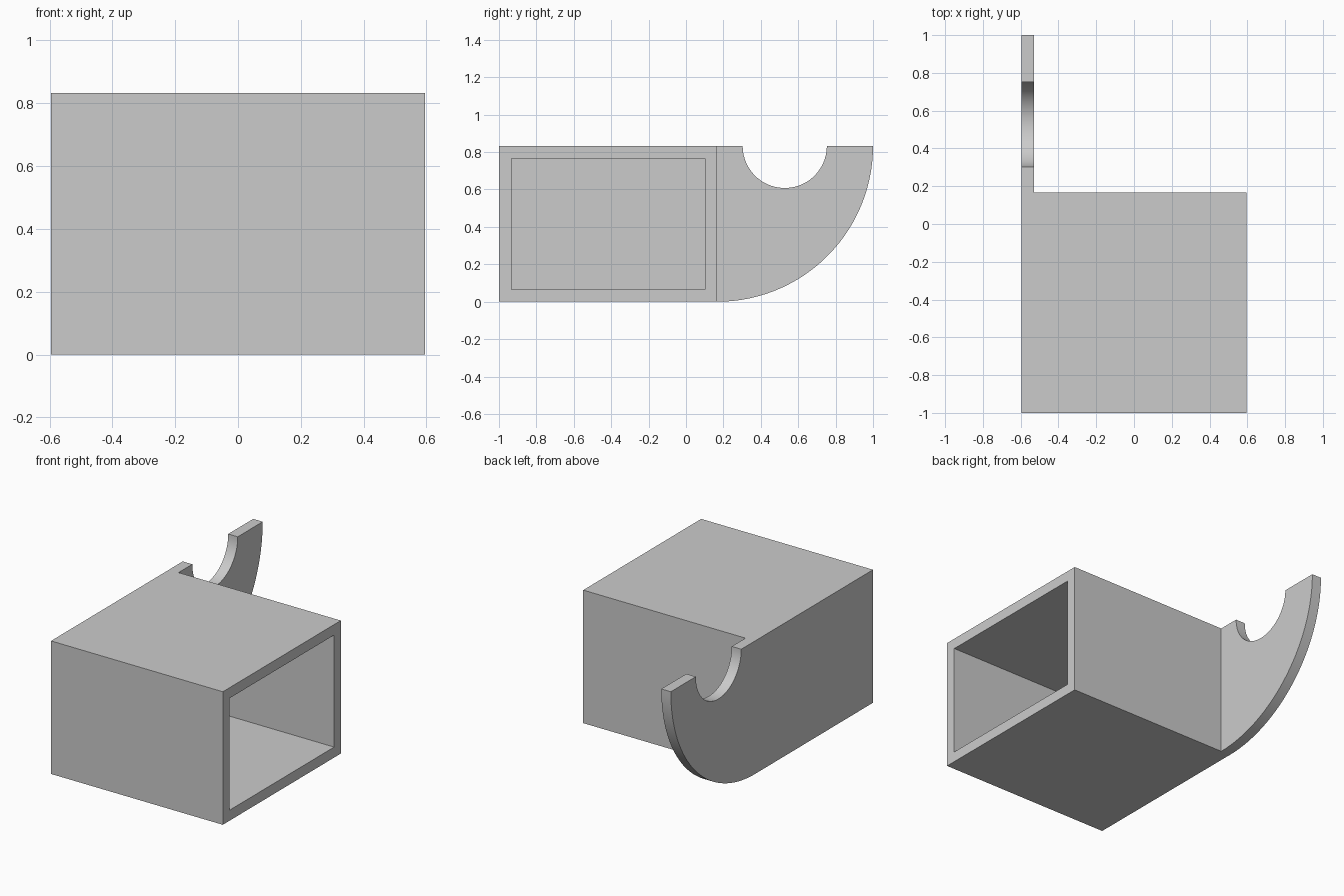
import bpy, bmesh, math

old = bpy.data.objects.get("Cube")
if old:
    bpy.data.objects.remove(old, do_unlink=True)

HALF_W, HEIGHT, WALL = 0.595, 0.833, 0.066
FRONT, BACK = -1.0, 0.167
NOTCH_Y, NOTCH_R = 0.528, 0.225

grey = bpy.data.materials.new("light grey")
grey.use_nodes = True
grey.diffuse_color = (0.6, 0.6, 0.6, 1)
grey.node_tree.nodes["Principled BSDF"].inputs["Base Color"].default_value = (0.6, 0.6, 0.6, 1)


def extrude_profile(name, points, x0, x1):
    """Extrude a closed (y, z) outline along x."""
    bm = bmesh.new()
    face = bm.faces.new([bm.verts.new((x0, y, z)) for y, z in points])
    grown = bmesh.ops.extrude_face_region(bm, geom=[face])["geom"]
    verts = [g for g in grown if isinstance(g, bmesh.types.BMVert)]
    bmesh.ops.translate(bm, verts=verts, vec=(x1 - x0, 0, 0))
    bmesh.ops.recalc_face_normals(bm, faces=bm.faces)
    mesh = bpy.data.meshes.new(name)
    bm.to_mesh(mesh)
    bm.free()
    obj = bpy.data.objects.new(name, mesh)
    bpy.context.collection.objects.link(obj)
    mesh.materials.append(grey)
    return obj


def arc(cy, radius, start, end, steps):
    angles = [math.radians(start + (end - start) * i / steps) for i in range(steps + 1)]
    return [(cy + radius * math.cos(a), HEIGHT + radius * math.sin(a)) for a in angles]


def rectangle(y0, y1, z0, z1):
    return [(y0, z0), (y1, z0), (y1, z1), (y0, z1)]


# Side outline: box, quarter-round tail and half-round notch
outline = [(FRONT, HEIGHT), (FRONT, 0)]
outline += arc(BACK, HEIGHT, -90, 0, 40)
outline += arc(NOTCH_Y, NOTCH_R, 0, -180, 40)
body = extrude_profile("box_with_hook", outline, -HALF_W, HALF_W)

# Cutters: thin the tail to a plate, then hollow the box from its open end
inner_x = -HALF_W + WALL
cutters = [
    extrude_profile("tail_cutter", rectangle(BACK, 1.5, -0.5, 1.5), inner_x, 1),
    extrude_profile("cavity_cutter",
                    rectangle(FRONT + WALL, BACK - WALL, WALL, HEIGHT - WALL), inner_x, 1),
]
bpy.context.view_layer.objects.active = body
body.select_set(True)
for cutter in cutters:
    cut = body.modifiers.new(cutter.name, "BOOLEAN")
    cut.operation, cut.solver, cut.object = "DIFFERENCE", "EXACT", cutter
    bpy.ops.object.modifier_apply(modifier=cut.name)
    bpy.data.objects.remove(cutter, do_unlink=True)

bpy.ops.object.shade_smooth_by_angle(angle=math.radians(30))
